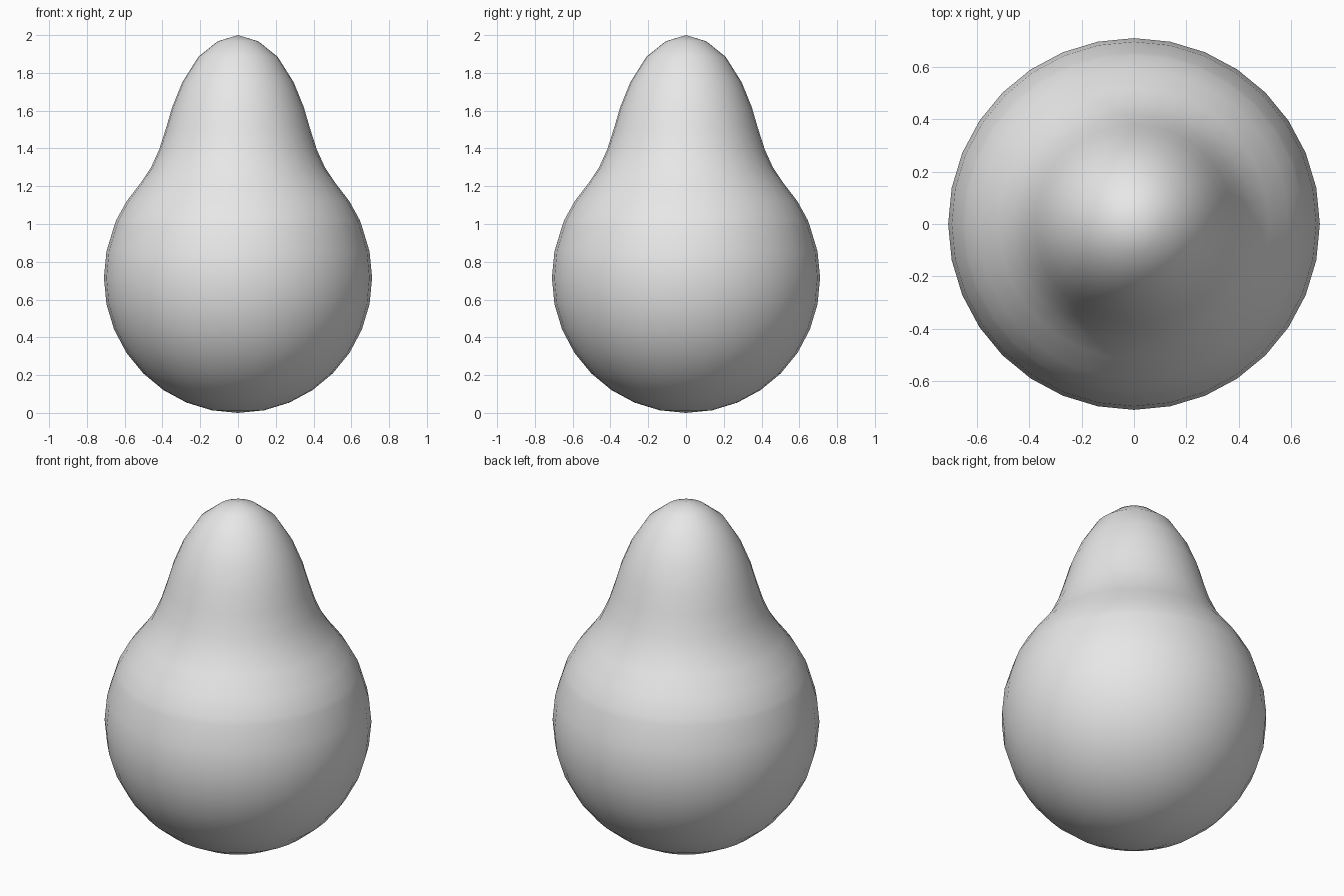
import bpy, bmesh, math

if "Cube" in bpy.data.objects:
    bpy.data.objects.remove(bpy.data.objects["Cube"])

SIDES = 32
R = 0.71

# Half outline from the bottom pole up: round belly arc, then tapering neck
profile = [(R * math.sin(a), 0.715 - 0.715 * math.cos(a))
           for a in (math.radians(11.25 * i) for i in range(11))]
profile += [(0.645, 1.02), (0.59, 1.12), (0.517, 1.215), (0.46, 1.30),
            (0.417, 1.395), (0.38, 1.51), (0.348, 1.62), (0.295, 1.75),
            (0.21, 1.885), (0.108, 1.967), (0.0, 2.0)]

# Revolve the outline around z
bm = bmesh.new()
verts = [bm.verts.new((r, 0, z)) for r, z in profile]
edges = [bm.edges.new(pair) for pair in zip(verts, verts[1:])]
bmesh.ops.spin(bm, geom=verts + edges, cent=(0, 0, 0), axis=(0, 0, 1),
               angle=math.tau, steps=SIDES, use_merge=False)
bmesh.ops.remove_doubles(bm, verts=bm.verts, dist=0.0005)
bmesh.ops.recalc_face_normals(bm, faces=bm.faces)
for f in bm.faces:
    f.smooth = True

mesh = bpy.data.meshes.new("pear_body")
bm.to_mesh(mesh)
bm.free()
body = bpy.data.objects.new("pear_body", mesh)
bpy.context.collection.objects.link(body)

# Plain light grey
grey = bpy.data.materials.new("light_grey")
grey.diffuse_color = (0.8, 0.8, 0.8, 1)
grey.use_nodes = True
grey.node_tree.nodes["Principled BSDF"].inputs["Base Color"].default_value = grey.diffuse_color
mesh.materials.append(grey)
